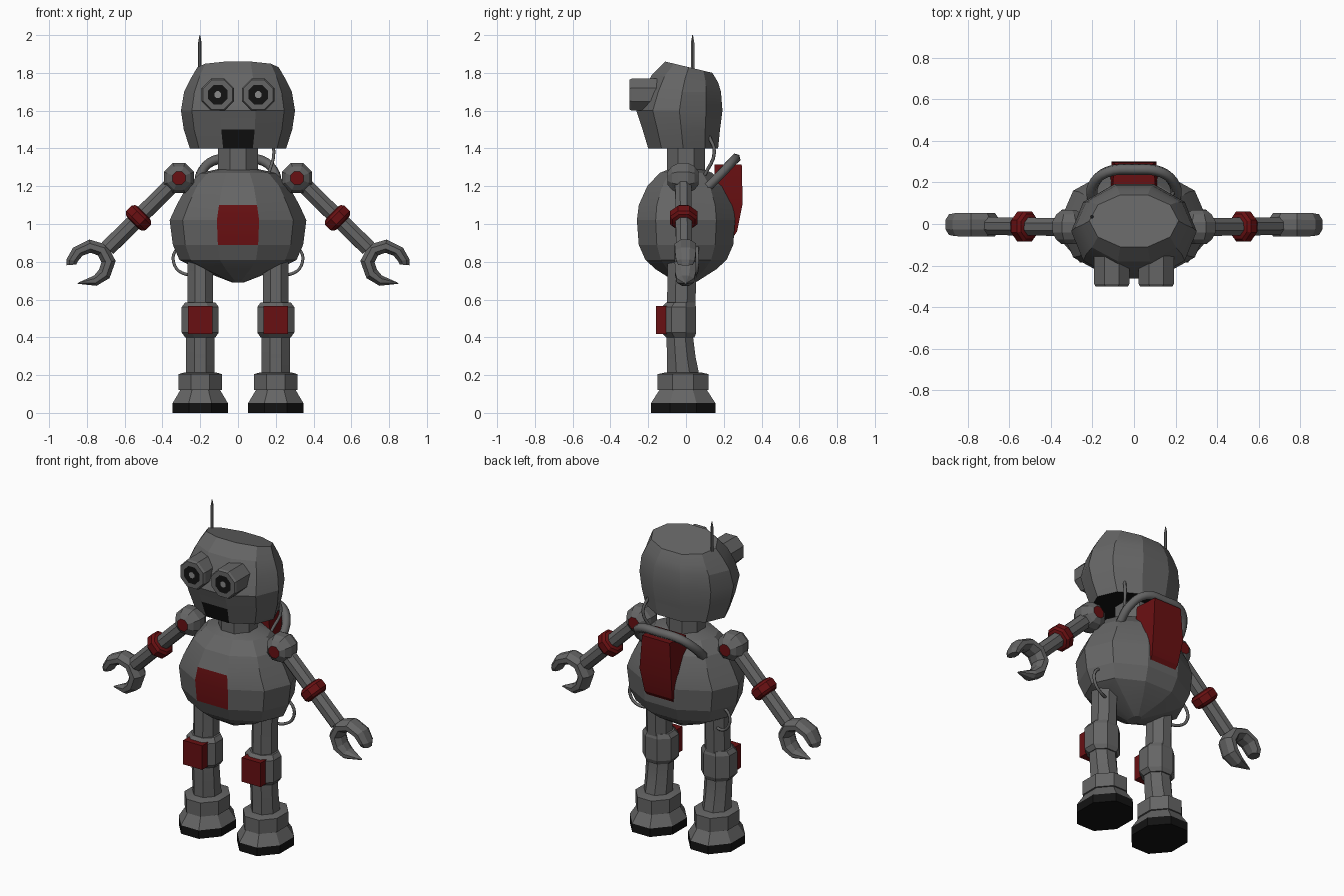
import bpy, bmesh
from math import pi, sin, cos, radians
from mathutils import Matrix, Vector

cube = bpy.data.objects.get("Cube")
if cube:
    bpy.data.objects.remove(cube)


def material(name, color):
    m = bpy.data.materials.new(name)
    m.use_nodes = True
    m.diffuse_color = (*color, 1)
    m.node_tree.nodes["Principled BSDF"].inputs["Base Color"].default_value = (*color, 1)
    return m


GREY = material("metal grey", (0.13, 0.13, 0.13))
RED = material("dark red", (0.14, 0.005, 0.006))
BLACK = material("black", (0.006, 0.006, 0.006))
PALE = material("lens grey", (0.25, 0.25, 0.25))


def finish(name, bm, mats, paint=None, side=1):
    """Turn a bmesh into an object, mirrored to the given side."""
    for v in bm.verts:
        v.co.x *= side
    bmesh.ops.recalc_face_normals(bm, faces=bm.faces)
    for f in bm.faces:
        f.normal_update()
        if paint:
            f.material_index = paint(f.calc_center_median(), f.normal)
    me = bpy.data.meshes.new(name)
    bm.to_mesh(me)
    bm.free()
    for m in mats:
        me.materials.append(m)
    ob = bpy.data.objects.new(name, me)
    bpy.context.collection.objects.link(ob)
    return ob


def skin(bm, loops):
    """Bridge loops of vertices and cap both ends."""
    n = len(loops[0])
    for a, b in zip(loops, loops[1:]):
        for i in range(n):
            j = (i + 1) % n
            bm.faces.new((a[i], a[j], b[j], b[i]))
    bm.faces.new(loops[0])
    bm.faces.new(loops[-1])


def loft(name, rings, mats, n=8, frame=Matrix(), paint=None, side=1):
    """Stack polygons with a flat front; ring = z, half x, half y, centre y, tilt."""
    angles = [2 * pi * (i + 0.5) / n - pi / 2 for i in range(n)]
    mx = max(abs(cos(a)) for a in angles)
    my = max(abs(sin(a)) for a in angles)
    bm = bmesh.new()
    loops = []
    for ring in rings:
        z, hx, hy, cy, tilt = (*ring, *(0, 0, 0, 0))[:5] if len(ring) > 2 else (*ring, ring[1], 0, 0)
        loop = []
        for a in angles:
            y = sin(a) / my * hy
            loop.append(bm.verts.new(frame @ Vector((cos(a) / mx * hx, y + cy, z + tilt * y))))
        loops.append(loop)
    skin(bm, loops)
    return finish(name, bm, mats, paint, side)


def hose(name, points, radius, side=1):
    """Round tube along a smooth path."""
    cu = bpy.data.curves.new(name, "CURVE")
    cu.dimensions = "3D"
    cu.bevel_depth = radius
    cu.bevel_resolution = 1
    cu.resolution_u = 4
    cu.use_fill_caps = True
    sp = cu.splines.new("BEZIER")
    sp.bezier_points.add(len(points) - 1)
    for bp, (x, y, z) in zip(sp.bezier_points, points):
        bp.co = (x * side, y, z)
        bp.handle_left_type = bp.handle_right_type = "AUTO"
    cu.materials.append(GREY)
    ob = bpy.data.objects.new(name, cu)
    bpy.context.collection.objects.link(ob)


# Head with a black mouth on the lowest front face and a black underside
def paint_head(c, n):
    mouth = n.y < -0.8 and c.z < 1.5 and abs(c.x) < 0.02
    return 1 if mouth or n.z < -0.9 else 0


loft("head", [(1.40, .255, .185, -.015), (1.50, .287, .205, -.025), (1.60, .302, .228, -.035),
              (1.70, .285, .205, -.02), (1.77, .25, .175, -.005, -.12),
              (1.83, .215, .125, .015, -.24)], [GREY, BLACK], 10, paint=paint_head)

# Body with a red chest panel
def paint_body(c, n):
    return 1 if 0.89 < c.z < 1.10 and n.y < -0.8 and abs(c.x) < 0.02 else 0


loft("body", [(.69, .03, .05), (.76, .21, .16), (.81, .31, .215), (.89, .345, .25), (1.02, .362, .26),
              (1.10, .325, .25), (1.20, .27, .205), (1.27, .20, .14), (1.29, .11, .09)],
     [GREY, RED], 10, paint=paint_body)
loft("neck", [(1.24, .105, .1), (1.41, .105, .1)], [GREY])
loft("antenna", [(1.74, .009), (1.96, .009), (2.0, .002)], [GREY], 6,
     Matrix.Translation((-.202, .035, 0)))

# Red back pack: side profile given as depth, height and half width
bm = bmesh.new()
loops = []
for inner, outer, z, w in [(.15, .295, 1.315, .105), (.15, .30, 1.11, .12),
                           (.15, .27, .96, .105), (.1, .125, .745, .06)]:
    corners = [(-w, inner), (w, inner), (w * .9, outer), (-w * .9, outer)]
    loops.append([bm.verts.new((x, y, z)) for x, y in corners])
skin(bm, loops)
finish("back_pack", bm, [RED])

# Back handle and neck wire
half = [(.2, .11, 1.19), (.195, .19, 1.27), (.13, .25, 1.335)]
hose("back_handle", half + [(0, .262, 1.345)] + [(-x, y, z) for x, y, z in reversed(half)], .027)
hose("neck_wire", [(.17, .12, 1.47), (.19, .15, 1.38), (.16, .1, 1.26)], .009)

for side, tag in ((1, "left"), (-1, "right")):
    # Eye barrel with black lens and pale centre
    def paint_eye(c, n, x=.107 * side):
        if n.y > -0.9:
            return 0
        r = ((c.x - x) ** 2 + (c.z - 1.685) ** 2) ** .5
        return 2 if r < .01 else 1 if r < .05 else 0

    loft(f"{tag}_eye", [(0, .018), (0, .052), (0, .078), (.012, .085), (.17, .085)], [GREY, BLACK, PALE], 8,
         Matrix.Translation((.107, -.3, 1.685)) @ Matrix.Rotation(-pi / 2, 4, "X"), paint_eye, side)

    # Shoulder ball with red end caps
    shoulder = Vector((.313, -.015, 1.243))
    loft(f"{tag}_shoulder", [(-.082, .035), (-.06, .062), (-.025, .08), (.025, .08), (.06, .062), (.082, .035)],
         [GREY, RED], 8, Matrix.Translation(shoulder) @ Matrix.Rotation(pi / 2, 4, "X"),
         lambda c, n: 1 if abs(n.y) > .95 else 0, side)

    # Arm and red elbow band
    along = (Vector((.70, -.01, .862)) - shoulder).normalized()
    arm = Matrix.Translation(shoulder) @ along.to_track_quat("Z", "Y").to_matrix().to_4x4()
    loft(f"{tag}_arm", [(0, .043), (.53, .043)], [GREY], 8, arm, side=side)
    loft(f"{tag}_elbow_band", [(.26, .045), (.265, .06), (.28, .072), (.32, .072), (.335, .06), (.34, .045)],
         [RED], 8, arm, side=side)

    # Claw: a C swept in the xz plane, thick upper jaw and pointed lower jaw
    bm = bmesh.new()
    loops = []
    for deg, radius, thick, depth in [(-5, .108, .026, .038), (8, .104, .031, .05), (40, .095, .033, .056),
                                      (85, .09, .035, .057), (130, .09, .037, .057), (175, .09, .038, .057),
                                      (220, .088, .036, .055), (258, .095, .028, .045), (304, .128, .004, .006)]:
        a = radians(deg)
        out = Vector((cos(a), 0, sin(a)))
        mid = Vector((.775, -.003, .793)) + out * radius
        loops.append([bm.verts.new(mid + out * thick * cos(t) * 1.08 + Vector((0, depth * sin(t) * 1.08, 0)))
                      for t in [pi / 4 * (i + .5) for i in range(8)]])
    skin(bm, loops)
    finish(f"{tag}_claw", bm, [GREY], side=side)

    # Leg, knee, ankle and foot
    place = Matrix.Translation((.2, 0, 0))
    loft(f"{tag}_leg", [(.20, .075, .085, -.015), (.30, .075, .075, -.025), (.42, .075, .07, -.035),
                        (.58, .068, .075, -.025), (.90, .068, .078, -.018)], [GREY], 8, place, side=side)
    loft(f"{tag}_knee", [(.40, .08, .075, -.03), (.425, .098, .092, -.038), (.56, .098, .092, -.038),
                         (.585, .08, .075, -.03)], [GREY], 8, place, side=side)
    loft(f"{tag}_knee_pad", [(.418, .065, .03, -.128), (.567, .065, .03, -.128)], [RED], 4, place, side=side)
    loft(f"{tag}_ankle", [(.12, .116, .135, -.015), (.205, .116, .135, -.015), (.215, .08, .09, -.015)],
         [GREY], 8, place, side=side)
    loft(f"{tag}_foot", [(0, .146, .17, -.015), (.052, .146, .17, -.015), (.13, .1, .12, -.015)],
         [GREY, BLACK], 8, place, lambda c, n: 1 if c.z < .05 else 0, side)

    # Hip hose
    hose(f"{tag}_hip_hose", [(.26, .06, .89), (.33, .06, .86), (.335, .06, .78), (.28, .05, .735), (.2, .02, .74)],
         .009, side)

# Soften only the shallow edges
for ob in bpy.context.scene.objects:
    ob.select_set(ob.type == "MESH")
    if ob.type == "MESH":
        bpy.context.view_layer.objects.active = ob
bpy.ops.object.shade_smooth_by_angle(angle=radians(15))
